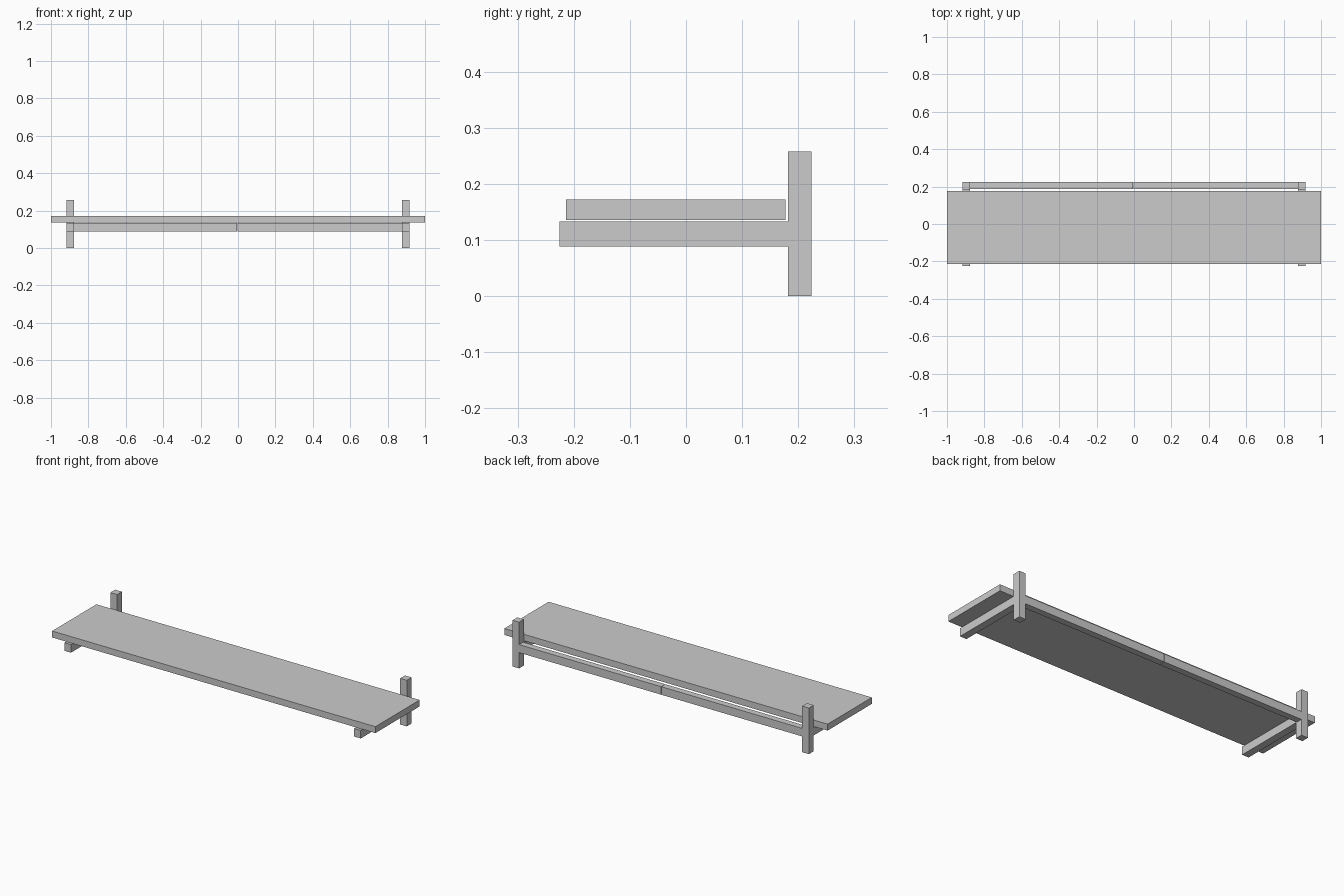
import bpy, bmesh

if "Cube" in bpy.data.objects:
    bpy.data.objects.remove(bpy.data.objects["Cube"])


def make_object(name, bm):
    bmesh.ops.recalc_face_normals(bm, faces=bm.faces)
    mesh = bpy.data.meshes.new(name)
    bm.to_mesh(mesh)
    bm.free()
    obj = bpy.data.objects.new(name, mesh)
    bpy.context.collection.objects.link(obj)
    return obj


def extrude_profile(name, profile, x0, x1):
    """Extrude a (y, z) outline along x."""
    bm = bmesh.new()
    face = bm.faces.new([bm.verts.new((x0, y, z)) for y, z in profile])
    out = bmesh.ops.extrude_face_region(bm, geom=[face])
    moved = [g for g in out["geom"] if isinstance(g, bmesh.types.BMVert)]
    bmesh.ops.translate(bm, verts=moved, vec=(x1 - x0, 0, 0))
    return make_object(name, bm)


def box(name, x, y, z):
    profile = [(y[0], z[0]), (y[1], z[0]), (y[1], z[1]), (y[0], z[1])]
    return extrude_profile(name, profile, *x)


FRONT, POST_FRONT, BACK = -0.225, 0.182, 0.224
ARM_LOW, ARM_TOP, POST_TOP = 0.088, 0.133, 0.258
INNER, OUTER = 0.876, 0.917

# Side brackets: upright post with a forward arm in one piece
bracket = [(POST_FRONT, 0), (BACK, 0), (BACK, POST_TOP), (POST_FRONT, POST_TOP),
           (POST_FRONT, ARM_TOP), (FRONT, ARM_TOP),
           (FRONT, ARM_LOW), (POST_FRONT, ARM_LOW)]
for side, x0, x1 in (("left", -OUTER, -INNER), ("right", INNER, OUTER)):
    extrude_profile(f"{side}_bracket", bracket, x0, x1)

# Back rail: two halves meeting at a fine seam
SEAM = -0.004
for side, x in (("left", (-INNER, SEAM - 0.001)), ("right", (SEAM + 0.001, INNER))):
    box(f"{side}_back_rail", x, (0.188, BACK), (ARM_LOW, ARM_TOP))

# Shelf board resting just above the arms
box("shelf_board", (-1, 1), (-0.214, 0.177), (0.136, 0.172))
